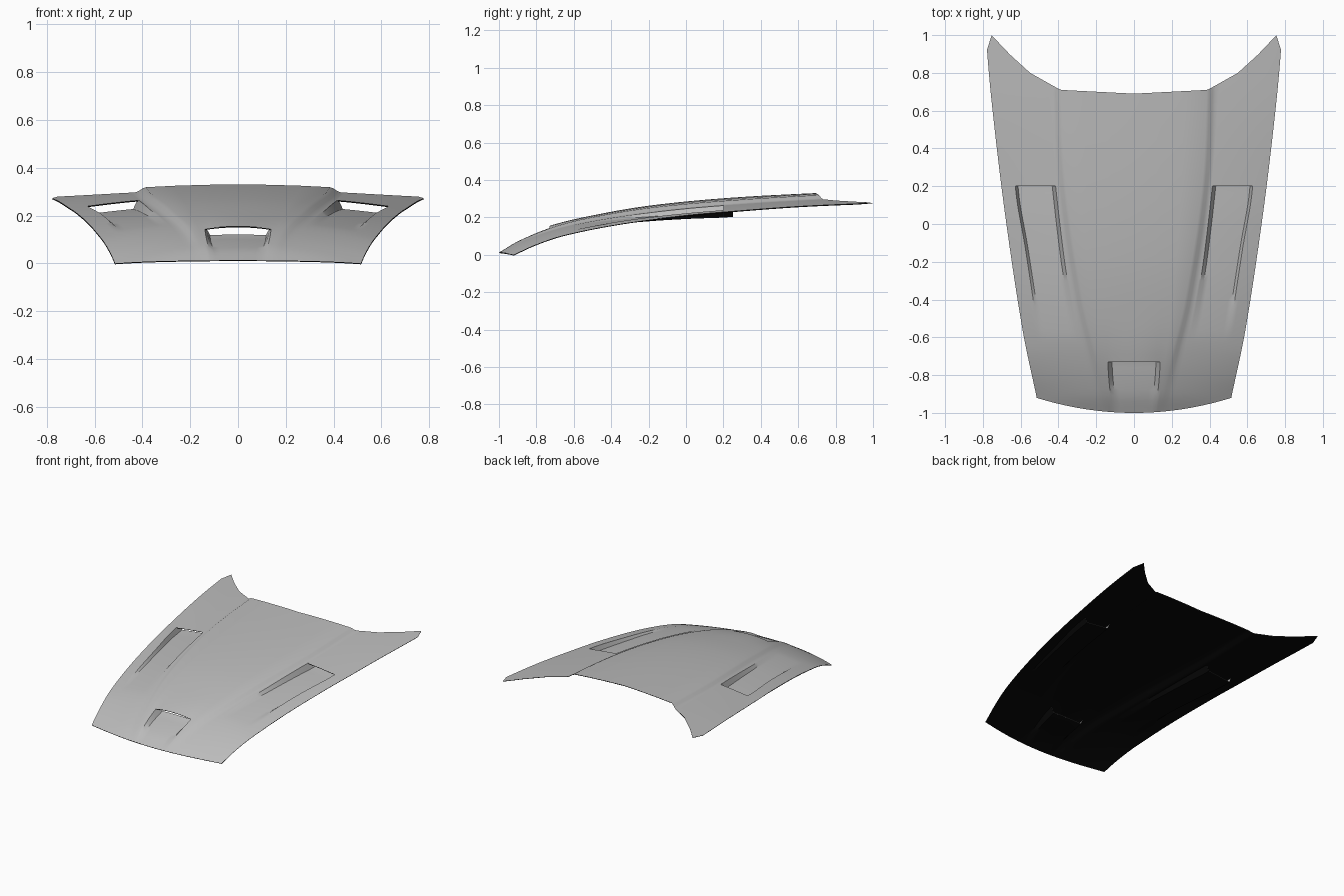
import bpy
import bmesh

if "Cube" in bpy.data.objects:
    bpy.data.objects.remove(bpy.data.objects["Cube"], do_unlink=True)


def make_material(name, level):
    mat = bpy.data.materials.new(name)
    mat.use_nodes = True
    colour = (level, level, level, 1)
    mat.diffuse_color = colour
    mat.node_tree.nodes["Principled BSDF"].inputs["Base Color"].default_value = colour
    return mat


def linear(points, t):
    """Straight interpolation through (t, value) pairs."""
    for (a, u), (b, v) in zip(points, points[1:]):
        if t <= b:
            return u + (v - u) * (t - a) / (b - a)
    return points[-1][1]


def smooth(points, t):
    """Smooth curve through (t, value) pairs."""
    slopes = []
    for i in range(len(points)):
        a, b = points[max(i - 1, 0)], points[min(i + 1, len(points) - 1)]
        slopes.append((b[1] - a[1]) / (b[0] - a[0]))
    t = min(max(t, points[0][0]), points[-1][0])
    for i in range(len(points) - 1):
        (a, u), (b, v) = points[i], points[i + 1]
        if t <= b:
            h, s = b - a, (t - a) / (b - a)
            return (u * (1 + 2 * s) * (1 - s) ** 2 + v * s * s * (3 - 2 * s)
                    + h * s * (1 - s) * (slopes[i] * (1 - s) - slopes[i + 1] * s))


# Lengthwise profiles: centre height, side height, and plan lines
CENTRE_Z = [(-1, .013), (-.9, .075), (-.7, .157), (-.5, .21), (-.2, .262),
            (.2, .302), (.7, .33), (1, .338)]
SIDE_Z = [(-1, -.04), (-.92, 0), (-.8, .055), (-.65, .105), (-.35, .165),
          (0, .21), (.25, .232), (.6, .258), (1, .276)]
SIDE_X = [(-1, .5), (-.92, .515), (-.56, .59), (.07, .685), (.66, .755), (1, .785)]
BULGE_X = [(-1, .13), (-.73, .19), (-.4, .27), (.2, .36), (.7, .385), (1, .39)]
BULGE_STEP = [(-1, 0), (-.7, .012), (-.2, .02), (1, .02)]
SCOOP_X = [(-1, .115), (-.73, .138), (1, .14)]
DUCT_IN = [(-1, .22), (-.6, .3), (-.4, .335), (-.18, .37), (.2, .415), (1, .5)]
DUCT_OUT = [(-1, .43), (-.58, .505), (-.13, .575), (.2, .628), (1, .66)]
REAR_Y = [(0, .69), (.39, .71), (.55, .8), (.66, .9), (.754, 1), (.785, .9)]

# Grid spacing across (between plan lines) and along the panel
ACROSS = [4, 1, 2, 3, 2, 1, 8, 1, 3, 1]
ALONG = [(-1, 9), (-.73, 1), (-.69, 3), (-.6, 24), (.2, 1), (.25, 14), (.7, 0)]
rows = [a + (b - a) * k / n for (a, n), (b, _) in zip(ALONG, ALONG[1:]) for k in range(n)]
rows.append(.7)
col_count = sum(ACROSS) + 1

# Recessed air inlets: first col, last col, start row, opening row, floor end row, depth
RECESSES = [(0, 5, 0, 9, 10, .04), (12, 22, 13, 37, 38, .038)]


def column_x(col, y):
    edge = smooth(SIDE_X, y)
    crease = smooth(BULGE_X, y)
    scoop, inner, outer = smooth(SCOOP_X, y), smooth(DUCT_IN, y), smooth(DUCT_OUT, y)
    lines = [0, scoop - .022, scoop, crease, crease + .045, inner, inner + .018,
             outer - .014, outer, edge * .96, edge]
    for k, n in enumerate(ACROSS):
        if col <= n:
            return lines[k] + (lines[k + 1] - lines[k]) * col / n
        col -= n


def plan_point(col, row):
    """Bend the end rows to the curved nose and the notched rear edge."""
    t = y = rows[row]
    for _ in range(8):
        x = column_x(col, y)
        if t < -.75:
            y = -.75 + (t + .75) * (.25 - .3 * x * x) / .25
        elif t > .3:
            y = .3 + (t - .3) * (linear(REAR_Y, x) - .3) / .4
    return x, y


def skin_height(x, y):
    top, edge = smooth(CENTRE_Z, y), smooth(SIDE_Z, y)
    step = linear(BULGE_STEP, y)
    s = min(max((x - smooth(BULGE_X, y)) / .045, 0), 1)
    return top - (top - edge - step) * (x / smooth(SIDE_X, y)) ** 2 - step * s * s * (3 - 2 * s)


def build_panel(name, material, drop, flip):
    bm = bmesh.new()
    cache = {}

    def vert(col, row, recess):
        depth, tag = 0, 0
        x, y = plan_point(col, row)
        if recess:
            first, last, start, opening, _, deep = recess
            if (col > first or first == 0) and col < last:
                depth = deep * (rows[row] - rows[start]) / (rows[opening] - rows[start])
                depth = min(depth, deep)
            tag = 1 if row > opening or depth > 0 else 0
        elif col < 5 and row >= 9:
            # raised lip behind the nose scoop
            fade = max(0, 1 - (rows[row] + .73) / .3)
            depth = -.008 * fade * fade * (1 - (x / .14) ** 2)
        key = (col, row, tag)
        if key not in cache:
            cache[key] = bm.verts.new((x, y, skin_height(x, y) - depth - drop))
        return cache[key]

    def quad(c, r, recess):
        corners = [vert(c, r, recess), vert(c + 1, r, recess),
                   vert(c + 1, r + 1, recess), vert(c, r + 1, recess)]
        bm.faces.new(corners[::-1] if flip else corners)

    for c in range(col_count - 1):
        recess = next((k for k in RECESSES if k[0] <= c < k[1]), None)
        for r in range(len(rows) - 1):
            in_floor = recess and recess[2] <= r < recess[4]
            if in_floor:
                quad(c, r, recess)
            if not recess or r < recess[2] or r >= recess[3]:
                quad(c, r, None)

    mesh = bpy.data.meshes.new(name)
    bm.to_mesh(mesh)
    bm.free()
    obj = bpy.data.objects.new(name, mesh)
    bpy.context.collection.objects.link(obj)
    mesh.materials.append(material)
    mirror = obj.modifiers.new("mirror", 'MIRROR')
    mirror.merge_threshold = .0005
    bpy.ops.object.select_all(action='DESELECT')
    obj.select_set(True)
    bpy.context.view_layer.objects.active = obj
    bpy.ops.object.shade_smooth_by_angle(angle=.6)
    return obj


# Painted outer skin and black lining just below it
build_panel("hood_skin", make_material("satin_grey", .5), 0, False)
build_panel("hood_lining", make_material("black_lining", .002), .004, True)
